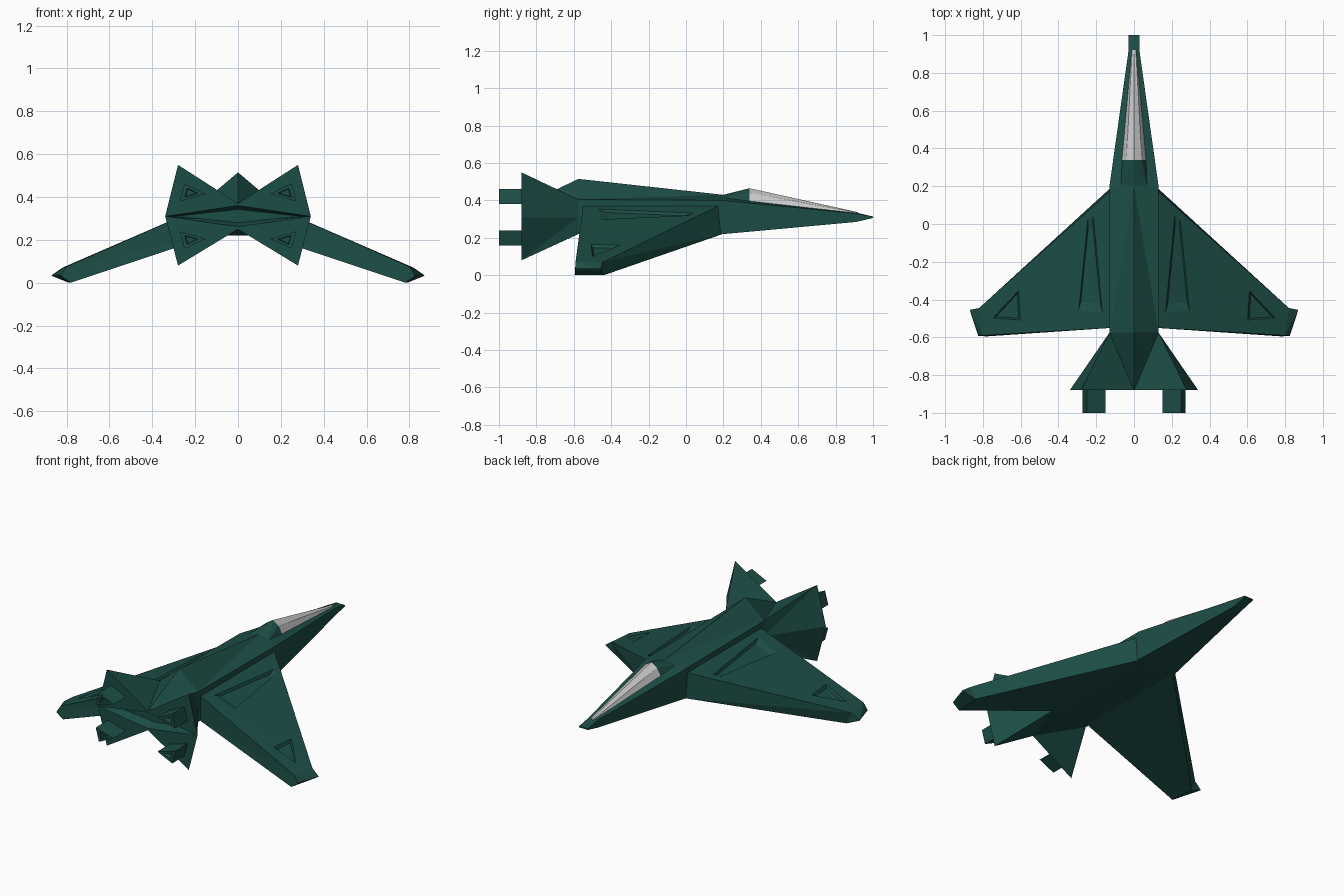
import bpy, bmesh

if "Cube" in bpy.data.objects:
    bpy.data.objects.remove(bpy.data.objects["Cube"])

green = bpy.data.materials.new("dark_green")
green.diffuse_color = (0.012, 0.075, 0.062, 1)
green.use_nodes = True
green.node_tree.nodes["Principled BSDF"].inputs["Base Color"].default_value = green.diffuse_color


def loft(name, rings, closed=False, cap_start=True, cap_end=True, mat=green):
    """Skin right-side rings of points, mirror the faces across x = 0."""
    bm = bmesh.new()
    for s in (1, -1):
        vs = [[bm.verts.new((s * x, y, z)) for x, y, z in r] for r in rings]
        n = len(rings[0])
        for a, b in zip(vs, vs[1:]):
            for i in range(n if closed else n - 1):
                j = (i + 1) % n
                if i < (n - 1) / 2:
                    tris = (a[i], a[j], b[i]), (a[j], b[j], b[i])
                else:
                    tris = (a[i], a[j], b[j]), (a[i], b[j], b[i])
                for t in tris:
                    bm.faces.new(t)
        if cap_start:
            bm.faces.new(vs[0])
        if cap_end:
            bm.faces.new(vs[-1])
    bmesh.ops.remove_doubles(bm, verts=bm.verts, dist=1e-4)
    bmesh.ops.recalc_face_normals(bm, faces=bm.faces)
    me = bpy.data.meshes.new(name)
    bm.to_mesh(me)
    bm.free()
    ob = bpy.data.objects.new(name, me)
    bpy.context.collection.objects.link(ob)
    if mat:
        me.materials.append(mat)
    return ob


def ring(y, pts):
    return [(x, y, z) for x, z in pts]


def scaled(pts, k):
    c = [sum(p[i] for p in pts) / len(pts) for i in (0, 1)]
    return [tuple(c[i] + (p[i] - c[i]) * k for i in (0, 1)) for p in pts]


# Fuselage with wedge nose
loft("fuselage", [
    ring(-0.575, [(0, .515), (.13, .405), (.13, .22), (0, .22)]),
    ring(0.20, [(0, .43), (.13, .40), (.13, .22), (0, .22)]),
    ring(0.91, [(0, .335), (.03, .33), (.03, .285), (0, .285)]),
    ring(1.00, [(0, .314), (.03, .314), (.03, .306), (0, .306)])])

# Grey canopy and the fairing behind it
canopy_back = ring(0.34, [(0, .465), (.04, .44), (.07, .385)])
loft("canopy", [canopy_back,
                ring(0.92, [(0, .337), (.01, .335), (.015, .325)])], mat=None)
loft("canopy_fairing", [ring(0.20, [(0, .43), (.07, .412), (.125, .39)]),
                        canopy_back], cap_start=False, cap_end=False)

# Flared tail with four points and a slot across the back
loft("tail", [
    ring(-0.575, [(0, .515), (.13, .405), (.13, .31), (.13, .22), (0, .22)]),
    ring(-0.88, [(0, .37), (.28, .55), (.34, .31), (.28, .08), (0, .25)]),
    ring(-0.88, [(0, .36), (.15, .338), (.335, .31), (.15, .282), (0, .262)]),
    ring(-0.82, [(0, .342), (.14, .327), (.29, .31), (.14, .295), (0, .28)])],
    cap_start=False)

# Four triangular exhausts with recessed ends
upper = [(.15, .415), (.25, .462), (.272, .38)]
for label, tri in (("upper", upper), ("lower", [(x, .62 - z) for x, z in upper])):
    loft(label + "_exhausts", [
        ring(-0.86, tri), ring(-1.0, tri),
        ring(-1.0, scaled(tri, .5)), ring(-0.97, scaled(tri, .42))], closed=True)

# Swept wings, drooping to bevelled tips
wings = loft("wings", [
    [(.12, .18, .374), (.12, .195, .22), (.12, -.55, .22), (.12, -.55, .374)],
    [(.82, -.445, .07), (.79, -.44, 0), (.78, -.595, 0), (.80, -.59, .075)],
    [(.87, -.455, .035), (.865, -.455, .03), (.825, -.592, .03), (.825, -.592, .035)]],
    closed=True)


def wing_cutter(name, outline, depth=0.014):
    rings = []
    for k, dz in ((1.0, .04), (1.0, .002), (.8, -depth)):
        rings.append([(x, y, .37 - .435 * (x - .13) + dz) for x, y in scaled(outline, k)])
    cut = loft(name, rings, closed=True)
    cut.hide_render = True
    cut.hide_viewport = True
    mod = wings.modifiers.new(name, 'BOOLEAN')
    mod.object = cut
    mod.operation = 'DIFFERENCE'
    mod.solver = 'EXACT'


# Recessed wing panels
wing_cutter("root_panel_cutter", [(.165, -.475), (.295, -.465), (.245, .03), (.215, .05)])
wing_cutter("tip_panel_cutter", [(.61, -.35), (.60, -.51), (.75, -.50)])
